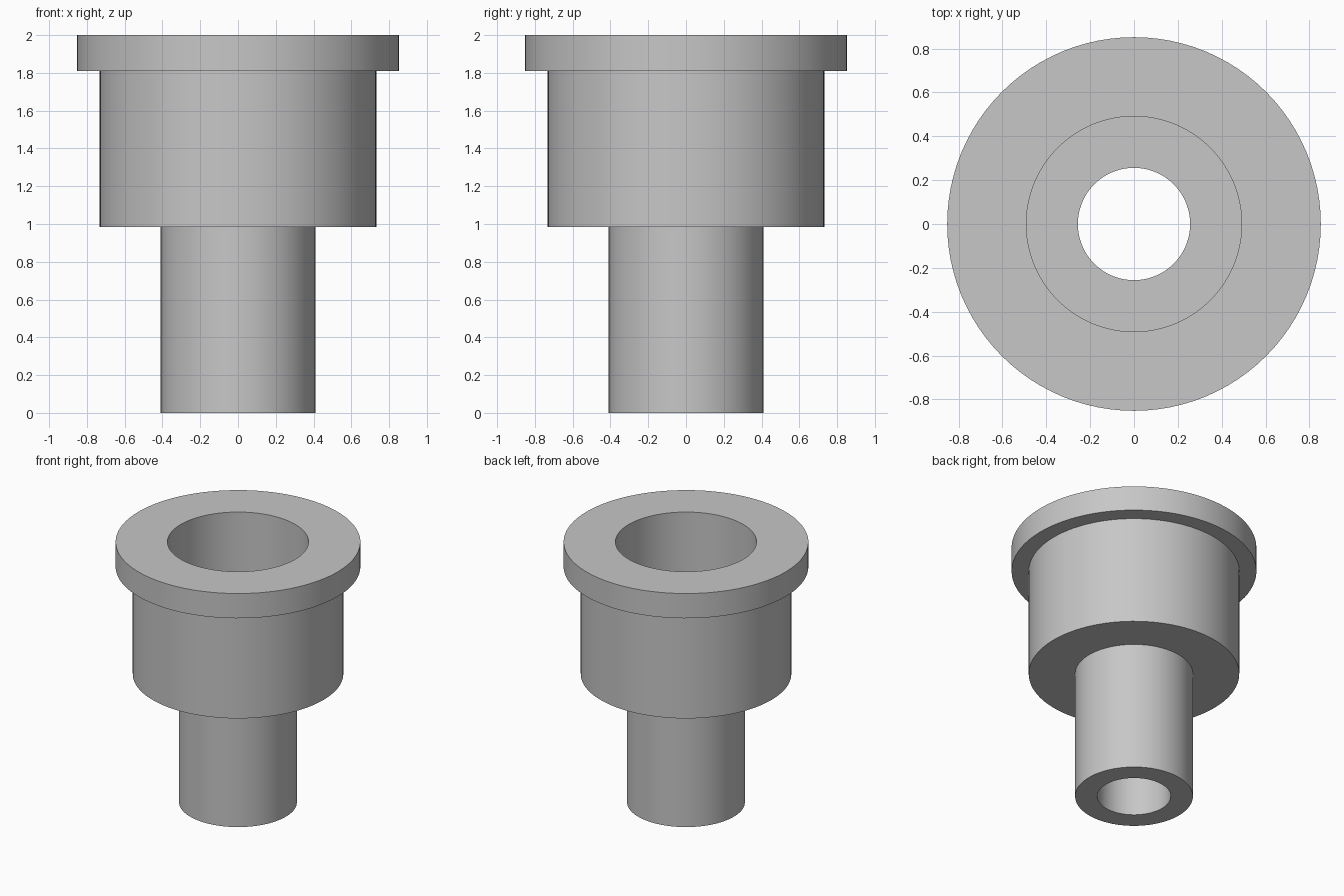
import bpy, bmesh, math

cube = bpy.data.objects.get("Cube")
if cube:
    bpy.data.objects.remove(cube, do_unlink=True)

SEGMENTS = 96

# Plain grey metal
grey = bpy.data.materials.new("grey metal")
grey.use_nodes = True
colour = (0.57, 0.57, 0.57, 1)
grey.diffuse_color = colour
grey.node_tree.nodes["Principled BSDF"].inputs["Base Color"].default_value = colour


def lathe(name, profile, material):
    """Turn a closed (radius, height) profile around the z axis."""
    bm = bmesh.new()
    rings = []
    for radius, height in profile:
        ring = []
        for i in range(SEGMENTS):
            a = math.tau * i / SEGMENTS
            ring.append(bm.verts.new((radius * math.cos(a), radius * math.sin(a), height)))
        rings.append(ring)
    for k, lower in enumerate(rings):
        upper = rings[(k + 1) % len(rings)]
        for i in range(SEGMENTS):
            j = (i + 1) % SEGMENTS
            bm.faces.new((lower[i], lower[j], upper[j], upper[i]))
    bmesh.ops.recalc_face_normals(bm, faces=bm.faces)
    mesh = bpy.data.meshes.new(name)
    bm.to_mesh(mesh)
    bm.free()
    mesh.materials.append(material)
    obj = bpy.data.objects.new(name, mesh)
    bpy.context.collection.objects.link(obj)
    return obj


# Heights and radii of the turned part
tube_r, body_r, flange_r = 0.41, 0.733, 0.852
bore_r, counterbore_r = 0.256, 0.491
shoulder_z, counterbore_z, flange_z, top_z = 0.985, 1.2, 1.81, 2.0

# Tube, body and flange outside, then counterbore and through bore inside
bushing = lathe("flanged_bushing", [
    (bore_r, 0), (tube_r, 0),
    (tube_r, shoulder_z), (body_r, shoulder_z),
    (body_r, flange_z), (flange_r, flange_z),
    (flange_r, top_z), (counterbore_r, top_z),
    (counterbore_r, counterbore_z), (bore_r, counterbore_z),
], grey)

# Smooth round walls with crisp rims
bpy.ops.object.select_all(action="DESELECT")
bushing.select_set(True)
bpy.context.view_layer.objects.active = bushing
bpy.ops.object.shade_smooth_by_angle(angle=math.radians(30))
